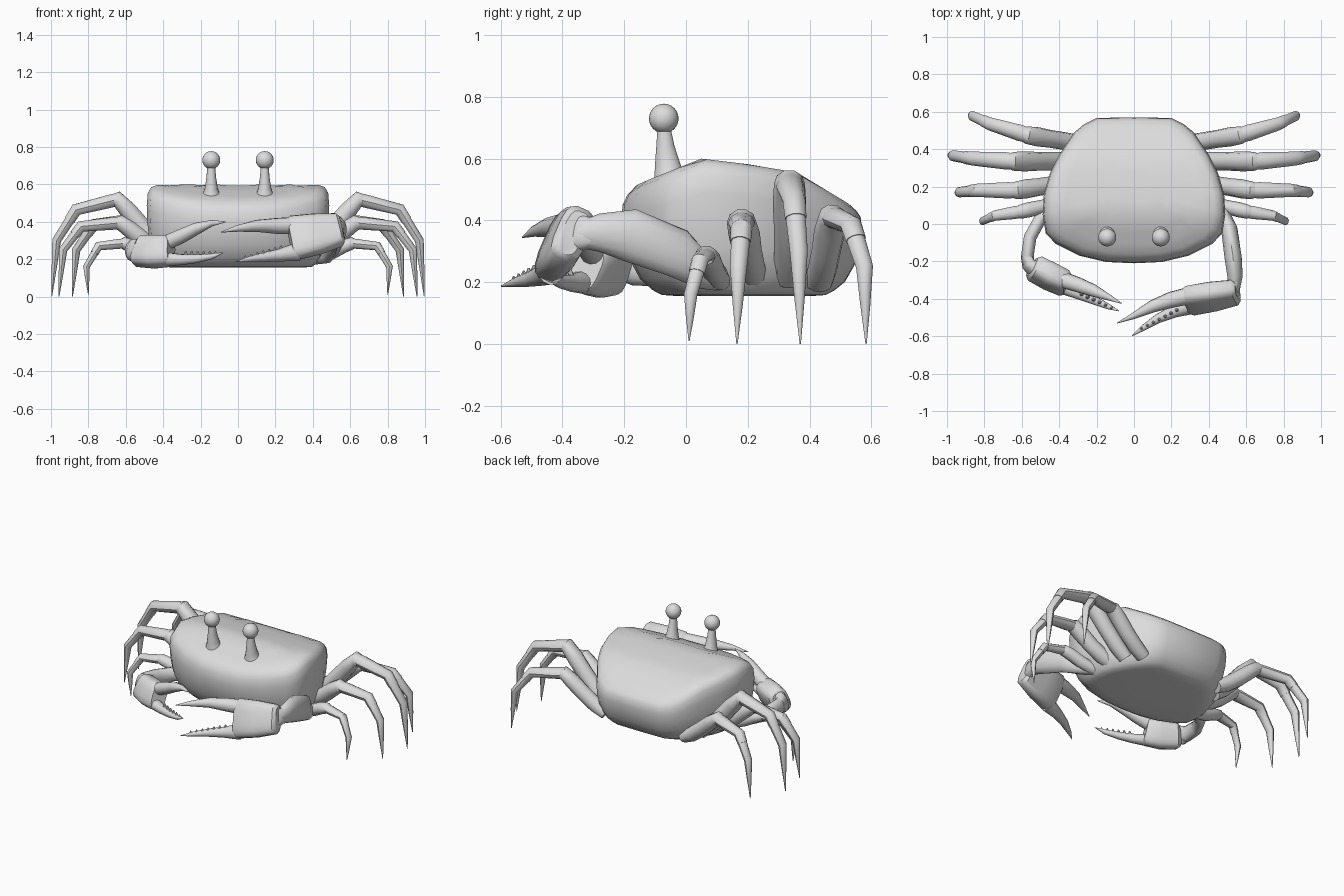
import bpy, bmesh, math
from mathutils import Vector

shell = bpy.data.materials.new("shell_grey")
shell.diffuse_color = (0.72, 0.72, 0.72, 1)


def finish(name, bm, angle=40):
    bmesh.ops.recalc_face_normals(bm, faces=bm.faces)
    me = bpy.data.meshes.new(name)
    bm.to_mesh(me)
    bm.free()
    me.materials.append(shell)
    ob = bpy.data.objects.new(name, me)
    bpy.context.collection.objects.link(ob)
    bpy.ops.object.select_all(action='DESELECT')
    ob.select_set(True)
    bpy.context.view_layer.objects.active = ob
    bpy.ops.object.shade_smooth_by_angle(angle=math.radians(angle))
    return ob


def skin(bm, rings):
    """Bridge successive closed rings of points and cap both ends."""
    vs = [[bm.verts.new(p) for p in r] for r in rings]
    n = len(vs[0])
    for a, b in zip(vs, vs[1:]):
        for i in range(n):
            j = (i + 1) % n
            bm.faces.new((a[i], a[j], b[j], b[i]))
    bm.faces.new(vs[0])
    bm.faces.new(vs[-1])


def tube(name, pts, up=(0, 0, 1), sides=12, square=1.0):
    """Loft ellipses along a path; each point is x, y, z, half width, half height."""
    bm = bmesh.new()
    P = [Vector(p[:3]) for p in pts]
    rings = []
    for i, p in enumerate(pts):
        t = Vector((0, 0, 0))
        if i > 0:
            t += (P[i] - P[i - 1]).normalized()
        if i < len(P) - 1:
            t += (P[i + 1] - P[i]).normalized()
        t.normalize()
        s = t.cross(Vector(up)).normalized()
        u = s.cross(t)
        ring = []
        for k in range(sides):
            a = 2 * math.pi * (k + .5) / sides
            c, d = math.cos(a), math.sin(a)
            c = math.copysign(abs(c) ** square, c)
            d = math.copysign(abs(d) ** square, d)
            ring.append(P[i] + s * c * p[3] + u * d * p[4])
        rings.append(ring)
    skin(bm, rings)
    return finish(name, bm)


def interp(table, v):
    if v <= table[0][0]:
        return table[0][1]
    for (a, b), (c, d) in zip(table, table[1:]):
        if v <= c:
            return b + (d - b) * (v - a) / (c - a)
    return table[-1][1]


# Carapace: plan outline stacked between a rounded belly and a domed top
half = [(.15, -.203), (.29, -.17), (.42, -.105), (.472, -.05), (.488, .05), (.482, .16), (.45, .27),
        (.40, .37), (.32, .49), (.265, .535), (.2, .567)]
outline = [(0, -.21)] + half + [(0, .57)] + [(-x, y) for x, y in reversed(half)]
top = [(-.21, .48), (-.15, .52), (-.05, .56), (.05, .60), (.2, .582), (.36, .555), (.55, .44)]
levels = [(0, .1, .1), (0, .4, .3), (0, .7, .55), (.01, .81, .68), (.05, .86, .75), (.15, .925, .85),
          (.35, .975, .935), (.55, .993, .98), (.75, 1, 1), (.9, .988, .988), (.97, .95, .95),
          (1, .88, .88), (1, .75, .75), (1, .6, .6), (1, .4, .4), (1, .2, .2), (1, .02, .02)]
bm = bmesh.new()
rings = []
for f, sx, sy in levels:
    ring = []
    for x, y in outline:
        yy = .2 + (y - .2) * sy
        ring.append((x * sx, yy, .155 + f * (interp(top, yy) - .155)))
    rings.append(ring)
skin(bm, rings)
finish("carapace", bm)

# Walking legs: base, knee, wrist, bend, tip
legs = [
    [(.37, .12, .20), (.61, .065, .285), (.745, .045, .27), (.81, .015, .16), (.80, .01, .01)],
    [(.36, .22, .21), (.63, .18, .395), (.84, .18, .375), (.935, .17, .25), (.957, .165, 0)],
    [(.35, .335, .21), (.645, .335, .52), (.865, .35, .465), (.97, .365, .30), (.996, .37, 0)],
    [(.29, .43, .20), (.57, .475, .41), (.77, .535, .385), (.865, .578, .25), (.885, .583, 0)],
]
sizes = [.75, .95, 1, .95]
for s, side in ((1, "right"), (-1, "left")):
    for n, (leg, k) in enumerate(zip(legs, sizes), 1):
        a, b, c, d, e = [Vector((s * x, y, z)) for x, y, z in leg]

        def at(p, r, q=None, dz=0):
            q = q or r
            return (p.x, p.y, p.z + dz, r * k, q * k)
        tube(f"{side}_leg_{n}_upper", [at(a, .04, .048), at(a.lerp(b, .25), .05, .05, -.012),
             at(a.lerp(b, .55), .052, .05, -.01), at(a.lerp(b, .8), .05, .054),
             at(b, .046, .05), at(b.lerp(c, .12), .034, .04)], (0, 1, 0), 10)
        tube(f"{side}_leg_{n}_middle", [at(b.lerp(c, -.04), .036, .042), at(b.lerp(c, .2), .037, .046),
             at(c, .034, .037), at(c.lerp(d, .35), .03, .035)], (0, 1, 0), 10)
        tube(f"{side}_leg_{n}_tip", [at(c, .026, .031), at(c.lerp(d, .4), .027, .032), at(d, .025, .029),
             at(d.lerp(e, .5), .014, .017), at(e, .002)], (0, 1, 0), 10)

# Eyes on flared stalks
for s, side in ((1, "right"), (-1, "left")):
    x = s * .143
    tube(f"{side}_eye_stalk", [(x, -.05, .50, .075, .06), (x, -.055, .55, .045, .048), (x, -.06, .58, .035, .042),
         (x, -.067, .64, .026, .03), (x, -.072, .71, .02, .02)], (0, 1, 0), 16)
    bm = bmesh.new()
    bmesh.ops.create_uvsphere(bm, u_segments=20, v_segments=12, radius=.048)
    bmesh.ops.translate(bm, verts=bm.verts, vec=(x, -.072, .73))
    finish(f"{side}_eye", bm)


# Teeth along a finger edge
def teeth(name, a, b, n, r):
    bm = bmesh.new()
    for i in range(n):
        p = Vector(a).lerp(Vector(b), i / (n - 1))
        q = r * (1 - .5 * i / n)
        res = bmesh.ops.create_cone(bm, cap_ends=True, segments=8, radius1=q, radius2=q * .25, depth=q * 1.8)
        bmesh.ops.translate(bm, verts=res["verts"], vec=p)
    finish(name, bm)


# Large right claw
tilt = (0, .45, 1)
tube("right_arm", [(.40, .12, .21, .035, .04), (.47, .06, .23, .042, .055), (.51, -.03, .295, .044, .08),
     (.53, -.18, .352, .047, .086), (.54, -.28, .36, .042, .062), (.535, -.345, .353, .032, .042)], sides=14)
tube("right_wrist", [(.545, -.30, .36, .028, .045), (.535, -.335, .36, .035, .06), (.50, -.36, .36, .04, .07)],
     tilt, 14, .8)
tube("right_hand", [(.555, -.365, .36, .035, .075), (.538, -.367, .357, .054, .092), (.42, -.388, .335, .06, .113),
     (.30, -.41, .315, .057, .123), (.278, -.413, .312, .045, .108)], tilt, 16, .62)
tube("right_upper_finger", [(.31, -.38, .38, .047, .047), (.20, -.405, .378, .044, .042), (.10, -.44, .378, .034, .032),
     (0, -.49, .365, .018, .018), (-.09, -.53, .345, .002, .002)], tilt)
tube("right_lower_finger", [(.32, -.435, .24, .045, .05), (.22, -.465, .222, .035, .034), (.13, -.505, .21, .025, .025),
     (.05, -.555, .198, .016, .014), (-.01, -.598, .187, .002, .002)], tilt)
teeth("right_finger_teeth", (.23, -.46, .258), (.04, -.558, .212), 7, .016)

# Small left claw
tube("left_arm", [(-.40, .10, .22, .03, .04), (-.50, .03, .23, .035, .045), (-.555, -.07, .235, .035, .05),
     (-.57, -.17, .245, .035, .055), (-.555, -.22, .25, .025, .04)], sides=14)
tube("left_wrist", [(-.575, -.17, .25, .03, .045), (-.565, -.215, .25, .035, .06), (-.53, -.24, .25, .045, .06)],
     tilt, 14, .8)
tube("left_hand", [(-.547, -.23, .247, .045, .068), (-.53, -.238, .243, .063, .083), (-.45, -.28, .24, .066, .088),
     (-.375, -.315, .245, .062, .085), (-.357, -.323, .248, .05, .072)], tilt, 16, .62)
tube("left_upper_finger", [(-.39, -.295, .285, .045, .04), (-.30, -.325, .325, .041, .038),
     (-.22, -.355, .365, .034, .032), (-.14, -.39, .393, .018, .017), (-.065, -.425, .40, .002, .002)], tilt)
tube("left_lower_finger", [(-.40, -.325, .20, .045, .038), (-.30, -.37, .198, .032, .029),
     (-.22, -.405, .203, .024, .023), (-.14, -.44, .215, .016, .015), (-.08, -.465, .235, .002, .002)], tilt)
teeth("left_finger_teeth", (-.28, -.375, .232), (-.12, -.448, .236), 6, .014)
